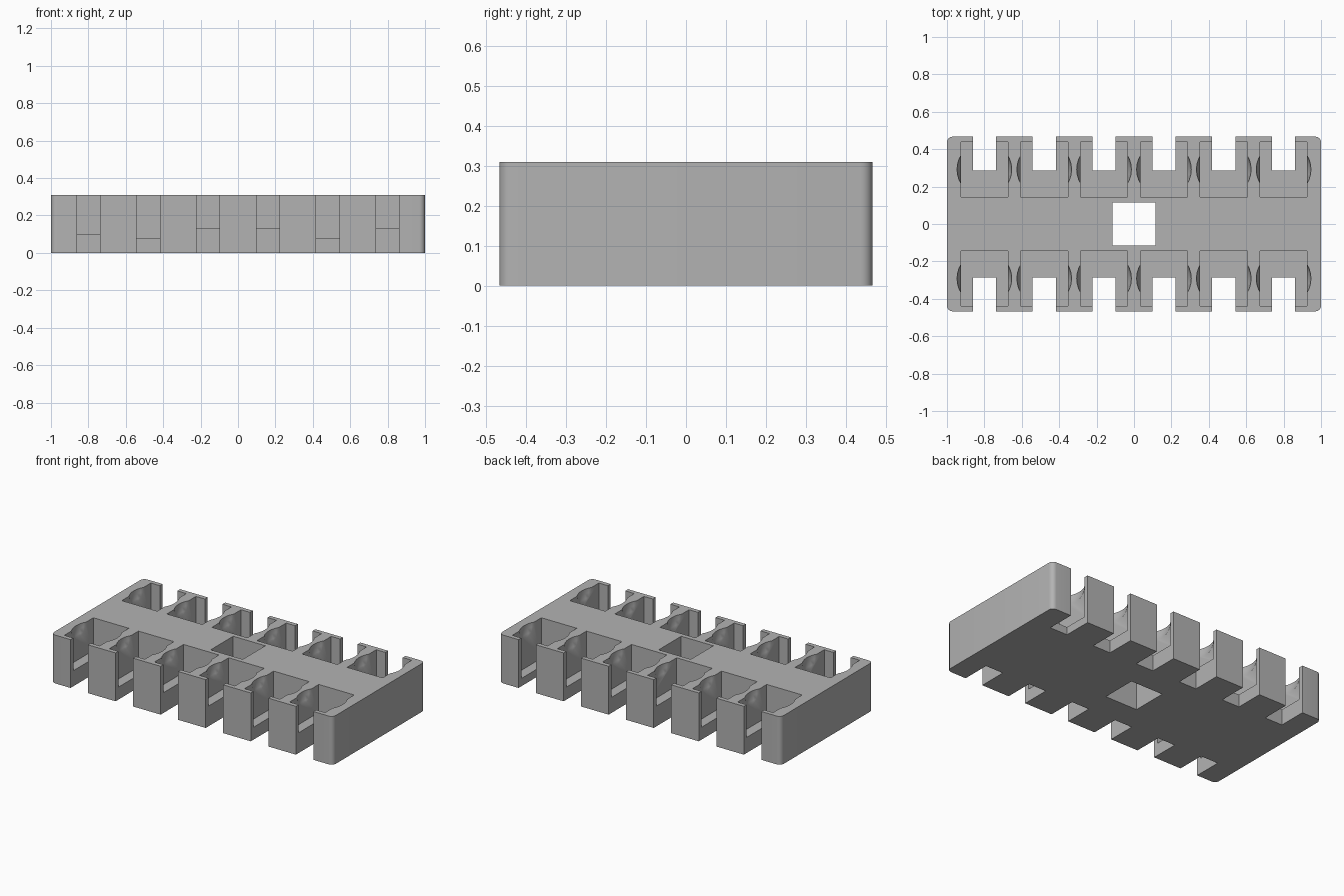
import bpy, bmesh, math
from mathutils import Matrix, Vector

cube = bpy.data.objects.get("Cube")
if cube:
    bpy.data.objects.remove(cube, do_unlink=True)

HEIGHT, HALF_DEPTH, PITCH, ROW_Y = 0.31, 0.467, 0.32, 0.2915
# Pocket floor heights, from -x to +x
FLOORS = {-1: (0.10, 0.08, 0.13, 0.13, 0.08, 0.13),
          1: (0.10, 0.08, 0.13, 0.10, 0.08, 0.05)}


def add_box(bm, low, high):
    low, high = Vector(low), Vector(high)
    matrix = Matrix.Translation((low + high) / 2) @ Matrix.Diagonal((*(high - low), 1))
    return bmesh.ops.create_cube(bm, size=1, matrix=matrix)["verts"]


def make_object(name, bm):
    mesh = bpy.data.meshes.new(name)
    bm.to_mesh(mesh)
    bm.free()
    obj = bpy.data.objects.new(name, mesh)
    bpy.context.collection.objects.link(obj)
    return obj


# Solid block with rounded upright corners
bm = bmesh.new()
add_box(bm, (-1, -HALF_DEPTH, 0), (1, HALF_DEPTH, HEIGHT))
upright = [e for e in bm.edges if abs(e.verts[0].co.z - e.verts[1].co.z) > 0.1]
bmesh.ops.bevel(bm, geom=upright, offset=0.03, segments=6, profile=0.5, affect="EDGES")
tray = make_object("tray", bm)

# Cutters: open slots, pockets and rounded finger scoops in two rows
slots, pockets, scoops = bmesh.new(), bmesh.new(), bmesh.new()
add_box(slots, (-0.114, -0.114, -0.1), (0.114, 0.114, 0.5))
for side, floors in FLOORS.items():
    for i, floor in enumerate(floors):
        x = (i - 2.5) * PITCH
        near, far = sorted((side * 0.285, side * 0.6))
        add_box(slots, (x - 0.062, near, -0.1), (x + 0.062, far, 0.5))
        y = side * ROW_Y
        add_box(pockets, (x - 0.126, y - 0.1475, floor), (x + 0.126, y + 0.1475, 0.5))
        bmesh.ops.create_uvsphere(scoops, u_segments=32, v_segments=16, radius=0.1465,
                                  matrix=Matrix.Translation((x, y, HEIGHT + 0.001)))

cutters = [make_object(name, mesh) for name, mesh in
           (("slot_cutter", slots), ("pocket_cutter", pockets), ("scoop_cutter", scoops))]
for cutter in cutters:
    cutter.hide_render = True
    mod = tray.modifiers.new(cutter.name, "BOOLEAN")
    mod.operation, mod.solver, mod.object = "DIFFERENCE", "EXACT", cutter

# Bake the cuts and drop the cutters
bpy.context.view_layer.update()
result = bpy.data.meshes.new_from_object(
    tray.evaluated_get(bpy.context.evaluated_depsgraph_get()))
tray.modifiers.clear()
tray.data = result
for cutter in cutters:
    bpy.data.objects.remove(cutter, do_unlink=True)

# Single grey material
grey = bpy.data.materials.new("grey_plastic")
grey.use_nodes = True
colour = (0.45, 0.45, 0.45, 1)
grey.diffuse_color = colour
grey.node_tree.nodes["Principled BSDF"].inputs["Base Color"].default_value = colour
tray.data.materials.clear()
tray.data.materials.append(grey)

bpy.ops.object.select_all(action="DESELECT")
tray.select_set(True)
bpy.context.view_layer.objects.active = tray
bpy.ops.object.shade_smooth_by_angle(angle=math.radians(30))
